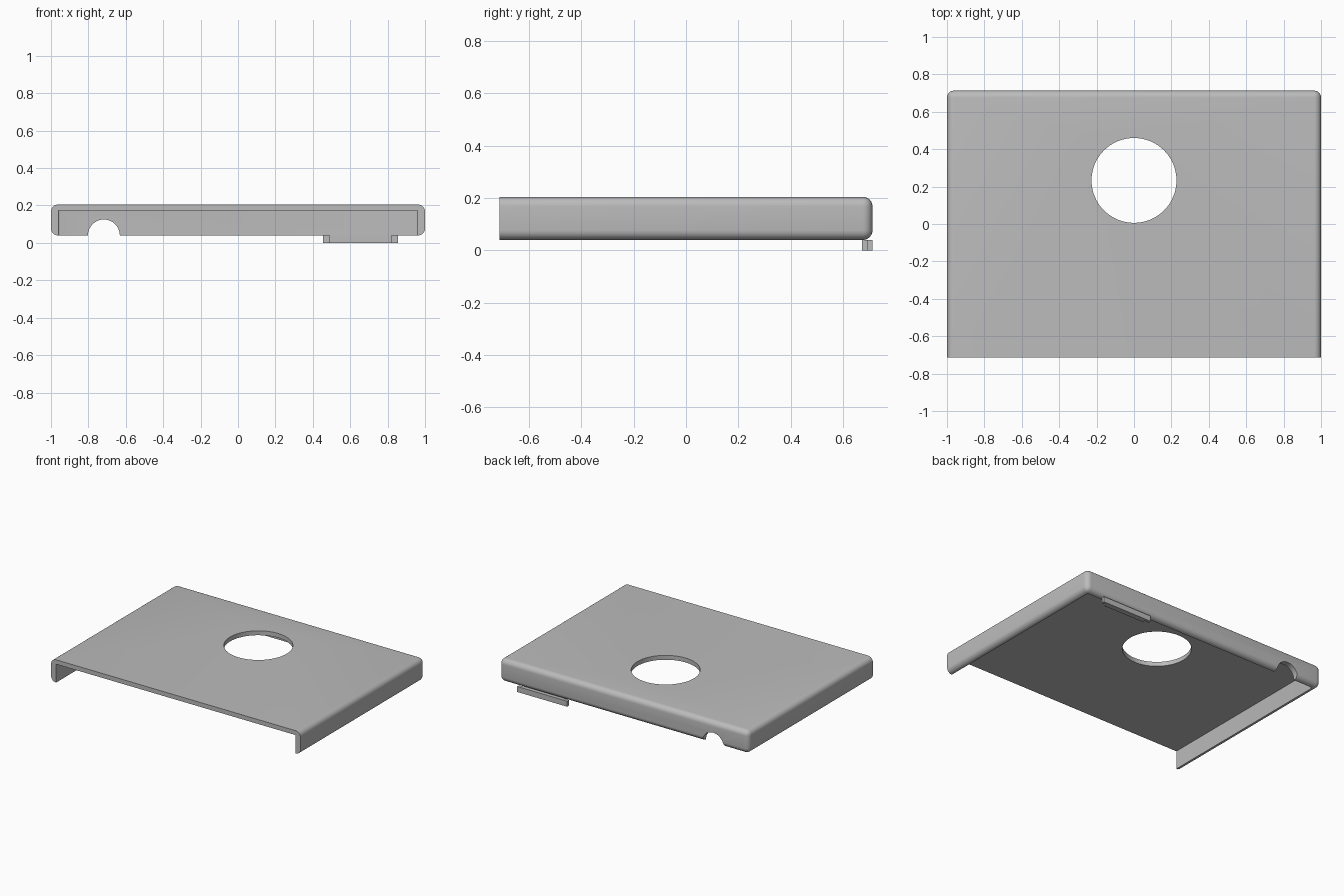
import bpy, bmesh
from math import radians
from mathutils import Matrix, Vector

if "Cube" in bpy.data.objects:
    bpy.data.objects.remove(bpy.data.objects["Cube"])

grey = bpy.data.materials.new("plain grey")
grey.use_nodes = True
colour = (0.5, 0.5, 0.5, 1)
grey.diffuse_color = colour
grey.node_tree.nodes["Principled BSDF"].inputs["Base Color"].default_value = colour

W, D, BASE, TOP = 1.0, 0.713, 0.04, 0.205
WALL, ROOF = 0.04, 0.173


def finish(name, bm):
    bmesh.ops.recalc_face_normals(bm, faces=bm.faces)
    mesh = bpy.data.meshes.new(name)
    bm.to_mesh(mesh)
    bm.free()
    mesh.materials.append(grey)
    obj = bpy.data.objects.new(name, mesh)
    bpy.context.collection.objects.link(obj)
    return obj


def box(name, lo, hi, radius=0, pick=None, segments=6):
    """Box between two corners, with the edges chosen by pick rounded."""
    lo, hi = Vector(lo), Vector(hi)
    bm = bmesh.new()
    bmesh.ops.create_cube(bm, size=1)
    for v in bm.verts:
        v.co = (lo + hi) / 2 + v.co * (hi - lo)
    if pick:
        edges = [e for e in bm.edges if pick(*(v.co for v in e.verts), lo, hi)]
        bmesh.ops.bevel(bm, geom=edges, offset=radius, segments=segments,
                        profile=0.5, affect='EDGES')
    return finish(name, bm)


def cylinder(name, centre, radius, depth, tilt=0):
    bm = bmesh.new()
    matrix = Matrix.Translation(centre) @ Matrix.Rotation(radians(tilt), 4, 'X')
    bmesh.ops.create_cone(bm, cap_ends=True, segments=64, radius1=radius,
                          radius2=radius, depth=depth, matrix=matrix)
    return finish(name, bm)


def combine(target, other, operation):
    mod = target.modifiers.new(other.name, 'BOOLEAN')
    mod.operation, mod.solver, mod.object = operation, 'EXACT', other
    bpy.context.view_layer.objects.active = target
    bpy.ops.object.modifier_apply(modifier=mod.name)
    bpy.data.objects.remove(other)


def outer_edges(a, b, lo, hi):
    """Top and upright edges, leaving the open front sharp."""
    on_front = a.y == b.y == lo.y
    on_bottom = a.z == b.z == lo.z
    return not on_front and not on_bottom


def upright_back(a, b, lo, hi):
    return a.z != b.z and a.y == hi.y


# Lid shell, hollow below and open at the front
lid = box("lid", (-W, -D, BASE), (W, D, TOP), 0.037, outer_edges)
cavity = box("cavity", (WALL - W, -D - 0.2, BASE - 0.2), (W - WALL, D - WALL, ROOF),
             0.008, upright_back, 4)
combine(lid, cavity, 'DIFFERENCE')

# Round opening in the top and half-round cable notch in the back wall
combine(lid, cylinder("top_hole", (0, 0.233, 0.2), 0.227, 0.3), 'DIFFERENCE')
combine(lid, cylinder("cable_notch", (-0.717, D, BASE), 0.085, 0.2, 90), 'DIFFERENCE')

# Stepped tab hanging below the back wall
tab = box("back_tab", (0.49, D - WALL, 0), (0.82, D, BASE))
tab_flange = box("tab_flange", (0.455, D - 0.022, 0), (0.855, D, BASE))
combine(tab, tab_flange, 'UNION')

for obj in (lid, tab):
    bpy.ops.object.select_all(action='DESELECT')
    obj.select_set(True)
    bpy.context.view_layer.objects.active = obj
    bpy.ops.object.shade_smooth_by_angle(angle=radians(35))
